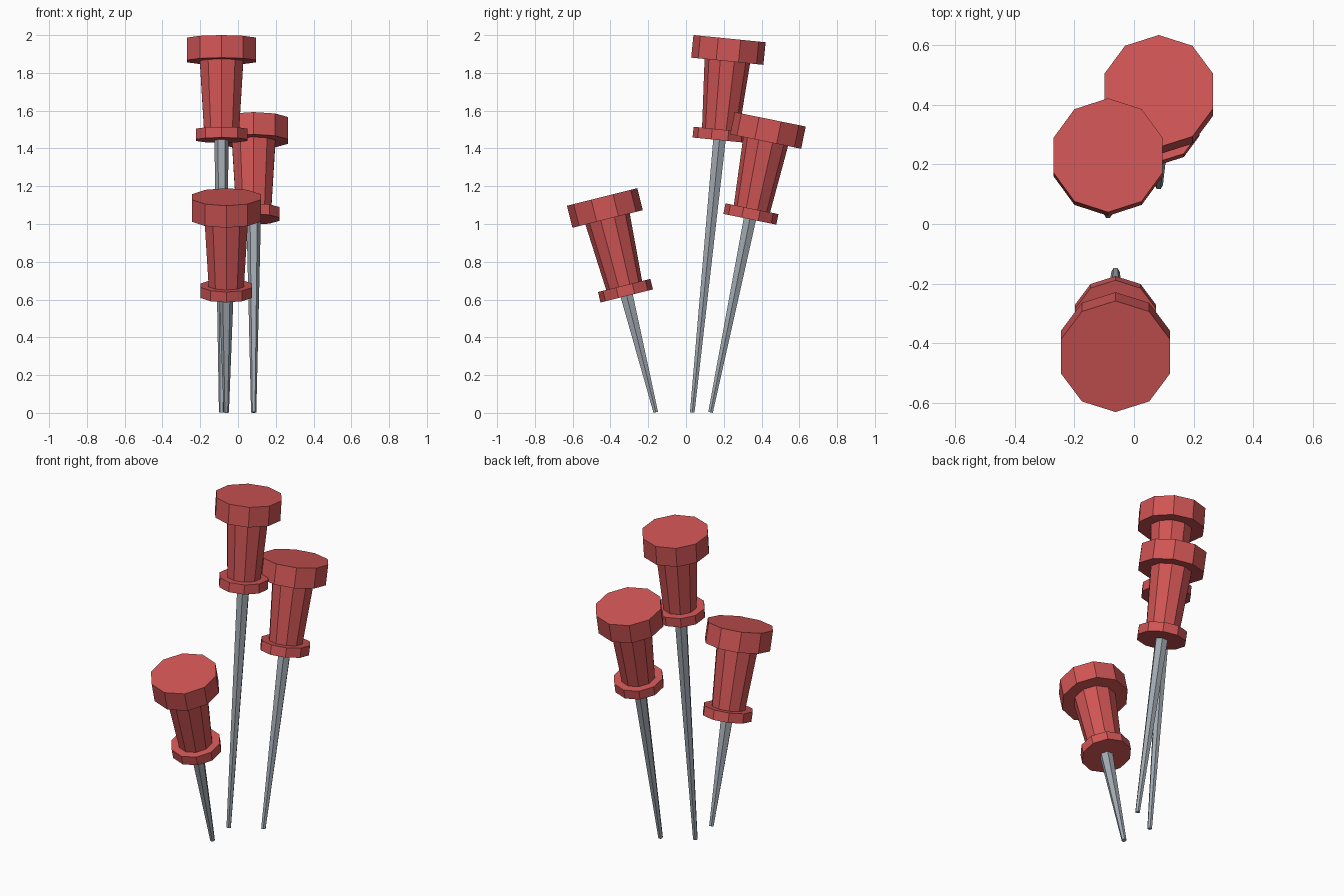
import bpy
import math
from mathutils import Matrix

cube = bpy.data.objects.get("Cube")
if cube:
    bpy.data.objects.remove(cube, do_unlink=True)


def material(name, colour):
    mat = bpy.data.materials.new(name)
    mat.use_nodes = True
    mat.diffuse_color = colour
    mat.node_tree.nodes["Principled BSDF"].inputs["Base Color"].default_value = colour
    return mat


RED = material("red plastic", (0.63, 0.09, 0.09, 1))
STEEL = material("grey steel", (0.36, 0.40, 0.44, 1))


def frustum(name, sides, r_low, r_high, low, high, frame, mat, spin=0):
    """Flat-sided tapered section between two heights along a pin's axis."""
    bpy.ops.mesh.primitive_cone_add(vertices=sides, radius1=r_low, radius2=r_high,
                                    depth=high - low)
    obj = bpy.context.object
    obj.name = name
    obj.data.transform(Matrix.Translation((0, 0, (low + high) / 2))
                       @ Matrix.Rotation(spin, 4, "Z"))
    obj.matrix_world = frame
    obj.data.materials.append(mat)


def push_pin(label, tip, tilt, length):
    frame = Matrix.Translation(tip) @ Matrix.Rotation(-math.radians(tilt), 4, "X")
    head_base = length - 0.12
    collar_top = length - 0.483
    collar_base = collar_top - 0.057
    frustum(label + "_head", 10, 0.192, 0.192, head_base, length, frame, RED)
    frustum(label + "_grip", 10, 0.098, 0.121, collar_top, head_base, frame, RED)
    frustum(label + "_collar", 10, 0.143, 0.143, collar_base, collar_top, frame, RED)
    # Six-sided needle with a flat side to the front
    frustum(label + "_needle", 6, 0.014, 0.038, 0, collar_base, frame, STEEL,
            math.radians(30))


# Three pins of different lengths, each leaning front or back
push_pin("tall_pin", (-0.087, 0.033, 0.002), 5.7, 1.989)
push_pin("middle_pin", (0.083, 0.13, 0.003), 11.5, 1.583)
push_pin("short_pin", (-0.062, -0.16, 0.003), -14, 1.175)
